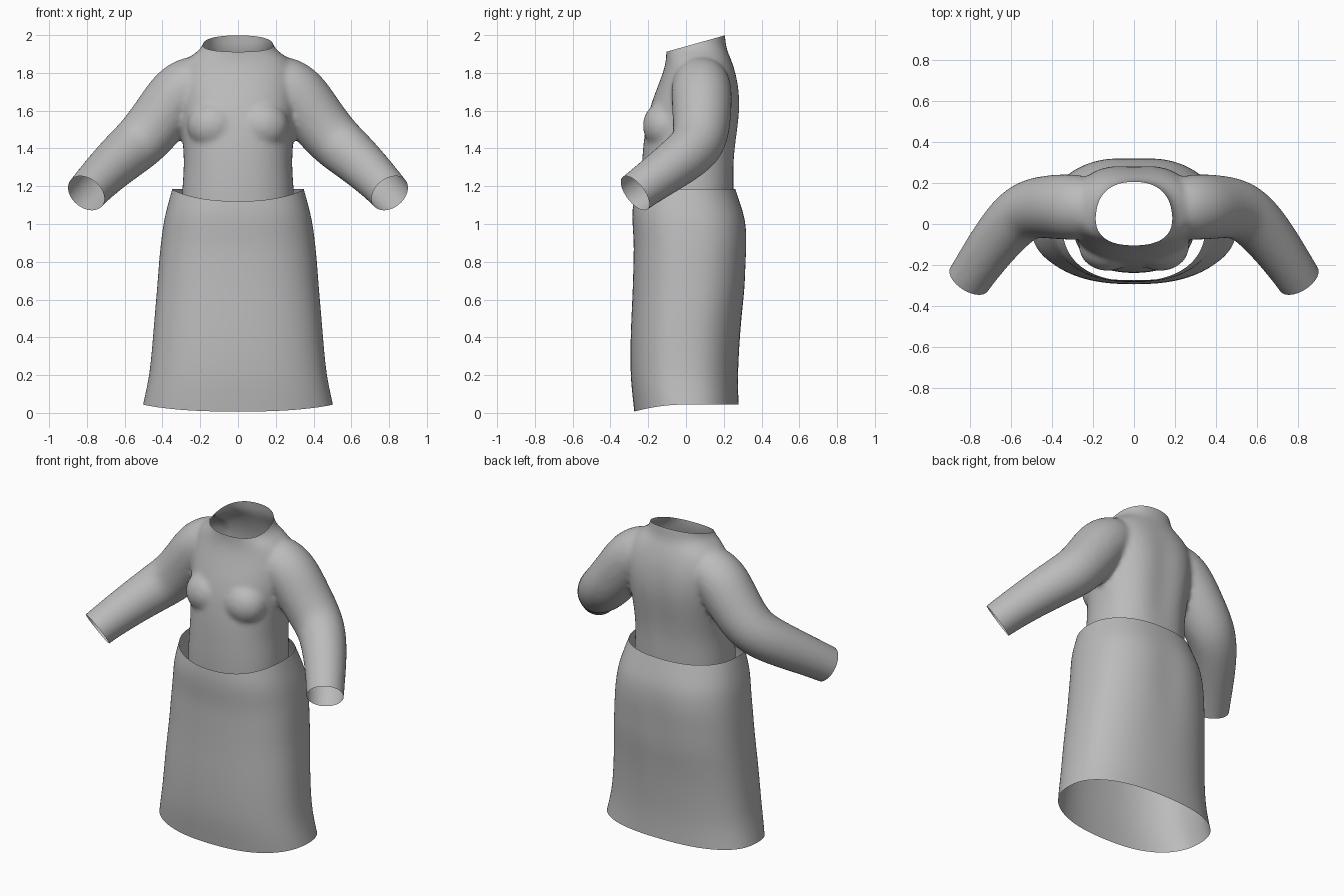
import bpy, bmesh, math
from mathutils import Vector

cube = bpy.data.objects.get("Cube")
if cube:
    bpy.data.objects.remove(cube, do_unlink=True)

grey = bpy.data.materials.new("grey_cloth")
grey.use_nodes = True
grey.diffuse_color = (0.5, 0.5, 0.5, 1)
grey.node_tree.nodes["Principled BSDF"].inputs["Base Color"].default_value = (0.5, 0.5, 0.5, 1)

SEGS = 32


def skin(bm, rings, capped):
    """Join a list of point rings with quads, closing the ends if asked."""
    loops = [[bm.verts.new(p) for p in ring] for ring in rings]
    for a, b in zip(loops, loops[1:]):
        for i in range(SEGS):
            j = (i + 1) % SEGS
            bm.faces.new((a[i], a[j], b[j], b[i]))
    if capped:
        bm.faces.new(loops[0][::-1])
        bm.faces.new(loops[-1])


def body_ring(width, front, back, z, power=2.3, groove=0.0):
    """Rounded section with separate front and back depth and a spine groove."""
    mid = (front + back) / 2
    depth = (back - front) / 2
    ring = []
    for i in range(SEGS):
        t = 2 * math.pi * i / SEGS
        c, s = math.cos(t), math.sin(t)
        x = width * math.copysign(abs(c) ** (2 / power), c)
        y = mid + depth * math.copysign(abs(s) ** (2 / power), s)
        if s > 0:
            y -= groove * math.exp(-(x / 0.08) ** 2)
        ring.append(Vector((x, y, z(y) if callable(z) else z)))
    return ring


def arm_rings(path, side):
    """Round rings square to the path of one sleeve."""
    pts = [Vector((side * x, y, z)) for x, y, z, r in path]
    rings = []
    for k, p in enumerate(pts):
        axis = (pts[min(k + 1, len(pts) - 1)] - pts[max(k - 1, 0)]).normalized()
        u = axis.cross(Vector((0, 1, 0.3))).normalized()
        v = axis.cross(u)
        r = path[k][3]
        rings.append([p + r * (math.cos(a) * u + math.sin(a) * v)
                      for a in (2 * math.pi * i / SEGS for i in range(SEGS))])
    return rings


def make_object(name, bm):
    bmesh.ops.recalc_face_normals(bm, faces=bm.faces)
    mesh = bpy.data.meshes.new(name)
    bm.to_mesh(mesh)
    bm.free()
    mesh.materials.append(grey)
    obj = bpy.data.objects.new(name, mesh)
    bpy.context.collection.objects.link(obj)
    return obj


def bake(obj):
    """Replace the mesh by its modified result."""
    graph = bpy.context.evaluated_depsgraph_get()
    mesh = bpy.data.meshes.new_from_object(obj.evaluated_get(graph))
    obj.modifiers.clear()
    obj.data = mesh
    mesh.materials.clear()
    mesh.materials.append(grey)


def cut_open(bm, point, normal, region):
    """Trim away everything beyond a plane, within a region."""
    faces = [f for f in bm.faces if region(f.calc_center_median())]
    edges = {e for f in faces for e in f.edges}
    verts = {v for f in faces for v in f.verts}
    bmesh.ops.bisect_plane(bm, geom=faces + list(edges) + list(verts), dist=1e-5,
                           plane_co=point, plane_no=normal, clear_outer=True)


# Shirt body: height, half width, front, back, spine groove
TORSO = [(0.95, .30, -.235, .25, 0), (1.08, .30, -.24, .25, 0),
         (1.19, .297, -.24, .257, .005), (1.32, .285, -.235, .262, .015),
         (1.45, .295, -.225, .278, .02), (1.6, .31, -.2, .3, .02),
         (1.73, .32, -.15, .29, .015), (1.82, .31, -.115, .262, .005),
         (1.88, .27, -.105, .236, 0), (1.92, .2, -.105, .217, 0),
         (1.97, .175, -.108, .208, 0), (2.08, .172, -.115, .205, 0)]
bm = bmesh.new()
skin(bm, [body_ring(w, f, b, z, 2.3, g) for z, w, f, b, g in TORSO], True)

# Sleeves, from inside the shoulder past the cuff: x, y, z, radius
SLEEVE = [(.16, .08, 1.76, .13), (.24, .08, 1.745, .155), (.32, .083, 1.69, .162),
          (.41, .085, 1.56, .155), (.51, .075, 1.44, .147), (.59, .02, 1.375, .138),
          (.70, -.115, 1.275, .122), (.805, -.27, 1.165, .108), (.88, -.387, 1.07, .105)]
for side in (-1, 1):
    skin(bm, arm_rings(SLEEVE, side), True)

# Chest fullness
for side in (-1, 1):
    ball = bmesh.ops.create_uvsphere(bm, u_segments=24, v_segments=16, radius=1)["verts"]
    for v in ball:
        v.co = Vector((side * .13 + v.co.x * .14, -.11 + v.co.y * .12, 1.52 + v.co.z * .13))

shirt = make_object("shirt", bm)
shirt.modifiers.new("round", "SUBSURF").levels = 2
blend = shirt.modifiers.new("blend", "REMESH")
blend.mode = "VOXEL"
blend.voxel_size = 0.014
soften = shirt.modifiers.new("soften", "SMOOTH")
soften.factor = 0.5
soften.iterations = 8
bake(shirt)

# Open the cuffs, neck and waist
bm = bmesh.new()
bm.from_mesh(shirt.data)
for side in (-1, 1):
    cut_open(bm, Vector((side * .805, -.27, 1.165)), Vector((side * .45, -.71, -.54)),
             lambda c: c.x * side > .55)
cut_open(bm, Vector((0, -.11, 1.91)), Vector((0, -.28, 1)),
         lambda c: abs(c.x) < .25 and c.z > 1.8)
cut_open(bm, Vector((0, 0, 1.06)), Vector((0, 0, -1)), lambda c: abs(c.x) < .4)
bm.to_mesh(shirt.data)
bm.free()

# Skirt: height, half width, front, back, with curved hem and waistline
SKIRT = [(.12, .488, -.288, .277, 0), (.22, .468, -.296, .276, 0), (.4, .452, -.295, .286, 0),
         (.55, .44, -.288, .302, .004), (.66, .43, -.283, .318, .008),
         (.8, .42, -.279, .324, .012), (.9, .41, -.277, .33, .012),
         (1.0, .397, -.285, .324, .008), (1.07, .382, -.285, .305, .004)]


def hem(y):
    return .045 - .04 * (max(0, -y) / .28) ** 2


def waistline(y):
    return 1.185 - .065 * (max(0, -y) / .28) ** 2


bm = bmesh.new()
rings = [body_ring(.505, -.275, .28, hem, 2.4)]
rings += [body_ring(w, f, b, z, 2.4, g) for z, w, f, b, g in SKIRT]
rings.append(body_ring(.35, -.28, .262, waistline, 2.3))
skin(bm, rings, False)
skirt = make_object("skirt", bm)
skirt.modifiers.new("round", "SUBSURF").levels = 2
bake(skirt)

# Smooth shading
for obj in (shirt, skirt):
    bpy.ops.object.select_all(action="DESELECT")
    obj.select_set(True)
    bpy.context.view_layer.objects.active = obj
    bpy.ops.object.shade_smooth_by_angle(angle=math.radians(60))
